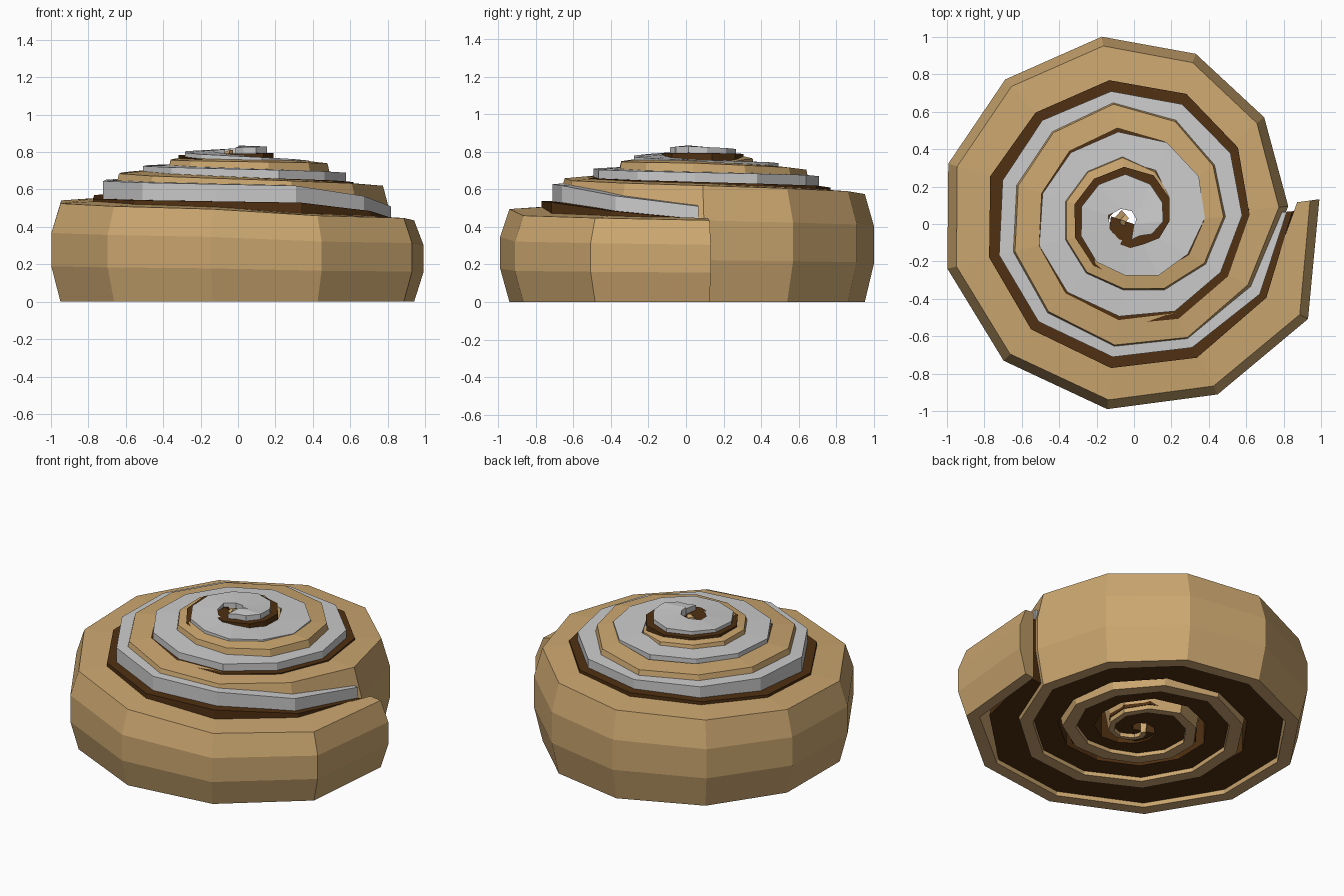
import bpy, bmesh
from math import sin, cos, radians

if "Cube" in bpy.data.objects:
    bpy.data.objects.remove(bpy.data.objects["Cube"])

STEP = 360 / 11          # eleven straight segments per turn, winding clockwise inward
SWAY = [4, 3, 0, -1.5, -4, -4, -2.6, 0, 1, 2, 3]   # slight unevenness of each turn, degrees


def lerp(knots, i):
    for (a, va), (b, vb) in zip(knots, knots[1:]):
        if i <= b:
            return va + (vb - va) * (i - a) / (b - a)
    return knots[-1][1]


def material(name, color):
    m = bpy.data.materials.new(name)
    m.diffuse_color = (*color, 1)
    m.use_nodes = True
    m.node_tree.nodes["Principled BSDF"].inputs["Base Color"].default_value = m.diffuse_color
    return m


def spiral_strip(name, count, radius, width, section, mat=None, turn=((0, 0), (1, 0))):
    """Sweep a cross-section (list of distance from centre, height) along the spiral."""
    bm = bmesh.new()
    rings = []
    for i in range(count):
        a = radians(0.6 - STEP * i + SWAY[i % 11] + lerp(turn, i))
        pts = section(i, lerp(radius, i), lerp(width, i))
        rings.append([bm.verts.new((r * cos(a), r * sin(a), z)) for r, z in pts])
    n = len(rings[0])
    for p, q in zip(rings, rings[1:]):
        for k in range(n):
            bm.faces.new((p[k], p[(k + 1) % n], q[(k + 1) % n], q[k]))
    bm.faces.new(rings[0])
    bm.faces.new(rings[-1][::-1])
    bmesh.ops.recalc_face_normals(bm, faces=bm.faces)
    me = bpy.data.meshes.new(name)
    bm.to_mesh(me)
    bm.free()
    ob = bpy.data.objects.new(name, me)
    bpy.context.collection.objects.link(ob)
    if mat:
        me.materials.append(mat)
    return ob


# Dough: tall bulging band rising toward the centre, narrow at the base
dough_r = [(0, 1.0), (1, 1.06), (2, 1.015), (3, 1.0), (4, 1.01), (5, 1.026), (6, 1.044),
           (7, 1.035), (8, 1.016), (9, .968), (10, .90), (11, .83), (12, .74), (13, .72),
           (14, .705), (19, .70), (20, .64), (21, .575), (22, .53), (24, .43), (25, .40),
           (28, .43), (30, .41), (31, .35), (33, .24), (36, .13), (40, .10)]
dough_w = [(0, .12), (1, .27), (2, .25), (8, .25), (11, .21), (14, .185), (19, .18), (22, .15),
           (28, .115), (33, .09), (36, .07), (40, .06)]
dough_z = [(0, .435), (2, .46), (3, .495), (5, .525), (8, .575), (11, .62), (16, .685),
           (19, .705), (22, .74), (28, .76), (30, .765), (32, .74), (37, .75), (39, .8), (40, .8)]


def dough_section(i, r, w):
    h, c = lerp(dough_z, i), min(.05, r * .3)
    return [(r - c, 0), (r, h * .36), (r, h * .7), (r - c, h),
            (r - w, h + .012), (r - min(w, .13), 0)]


spiral_strip("dough_spiral", 41, dough_r, dough_w, dough_section,
             material("dough", (.6, .385, .16)),
             [(0, 3), (1, .5), (2, 1), (8, 0), (9, 2), (10, 3), (11, 2), (13, 0)])

# Heights shared by the filling and the icing
seam_z = [(0, .43), (2, .52), (5, .54), (8, .60), (11, .63), (16, .675), (22, .71),
          (28, .775), (33, .785), (38, .78)]

# Filling: rises between the dough layers, spreading at the base
fill_r = [(0, .85), (1, .81), (2, .79), (3, .78), (5, .795), (6, .81), (7, .795), (8, .78),
          (9, .75), (10, .69), (11, .62), (12, .575), (14, .545), (17, .565), (18, .55),
          (19, .535), (20, .5), (21, .44), (22, .39), (23, .36), (25, .30), (28, .335),
          (30, .31), (31, .28), (33, .19), (35, .12), (37, .14), (39, .13)]


def fill_section(i, r, w):
    top = lerp(seam_z, i) + .01
    flare = lerp([(0, .03), (2, .09), (9, .1), (28, .06), (34, 0), (40, 0)], i)
    return [(r + flare, .025), (r, top - .15), (r, top), (r - w, top), (r - w, .025)]


spiral_strip("cinnamon_filling", 40, fill_r,
             [(0, .12), (25, .12), (28, .2), (30, .21), (33, .18), (35, .119), (37, .139), (39, .129)],
             fill_section, material("filling", (.08, .03, .006)))

# Icing: grey ribbon lying on the filling, closing over the middle
ice_r = [(0, .82), (1, .77), (2, .73), (3, .72), (5, .74), (7, .74), (8, .72), (9, .69),
         (10, .64), (11, .58), (12, .53), (14, .50), (16, .52), (18, .51), (19, .50),
         (20, .47), (21, .43), (22, .38), (23, .33), (25, .28), (28, .295), (30, .27),
         (31, .23), (32, .19), (33, .155), (34, .11), (35, .07), (37, .1)]
ice_w = [(0, .03), (1, .12), (2, .14), (20, .16), (22, .23), (25, .18), (28, .15), (30, .2),
         (31, .2), (32, .18), (33, .15), (34, .11), (35, .07), (37, .1)]
ice_z = [(0, .51), (2, .62), (5, .645), (8, .67), (11, .69), (16, .725), (22, .755),
         (28, .805), (33, .83), (38, .82)]
spiral_strip("icing_spiral", 37, ice_r, ice_w,
             lambda i, r, w: [(r, lerp(seam_z, i)), (r, lerp(ice_z, i)),
                              (r - w, lerp(ice_z, i) + .005), (r - w, lerp(seam_z, i))])
